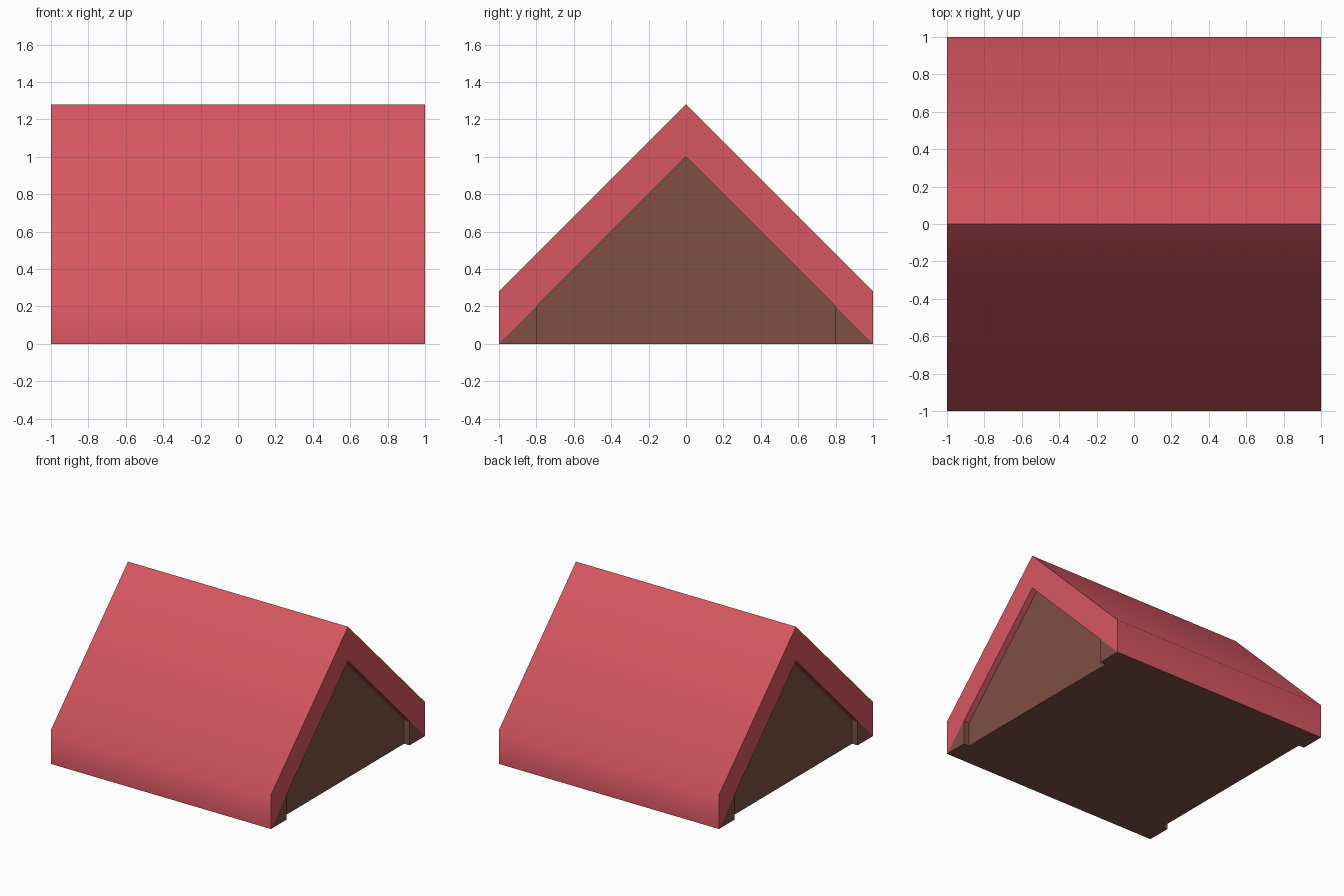
import bpy, bmesh, math

if "Cube" in bpy.data.objects:
    bpy.data.objects.remove(bpy.data.objects["Cube"])


def material(name, rgb):
    m = bpy.data.materials.new(name)
    m.diffuse_color = (*rgb, 1)
    m.use_nodes = True
    m.node_tree.nodes["Principled BSDF"].inputs["Base Color"].default_value = m.diffuse_color
    return m


RED = material("roof red", (0.68, 0.095, 0.12))
BROWN = material("wood brown", (0.21, 0.08, 0.055))


def prism(name, profile, x0, x1, mat):
    """Extrude a (y, z) profile along x."""
    bm = bmesh.new()
    face = bm.faces.new([bm.verts.new((x0, y, z)) for y, z in profile])
    new = bmesh.ops.extrude_face_region(bm, geom=[face])["geom"]
    bmesh.ops.translate(bm, vec=(x1 - x0, 0, 0),
                        verts=[v for v in new if isinstance(v, bmesh.types.BMVert)])
    bmesh.ops.recalc_face_normals(bm, faces=bm.faces)
    me = bpy.data.meshes.new(name)
    bm.to_mesh(me)
    bm.free()
    me.materials.append(mat)
    ob = bpy.data.objects.new(name, me)
    bpy.context.collection.objects.link(ob)
    return ob


# Roof shell: smooth over the eave, sharp at the ridge
roof = prism("roof", [(-1, 0), (-1, .28), (0, 1.28), (1, .28), (1, 0), (0, 1)], -1, 1, RED)
bpy.context.view_layer.objects.active = roof
roof.select_set(True)
bpy.ops.object.shade_smooth_by_angle(angle=math.radians(60))

# Attic body with gables set back from the roof ends
prism("gable_body", [(-1, 0), (1, 0), (0, 1)], -.95, .95, BROWN)

# Small beam ends in the four corners, flush with the roof ends
for sx, end in ((-1, "left"), (1, "right")):
    for sy, side in ((-1, "front"), (1, "back")):
        prism(f"beam_end_{side}_{end}", [(sy, 0), (sy * .8, 0), (sy * .8, .2)],
              sx * .95, sx, BROWN)
